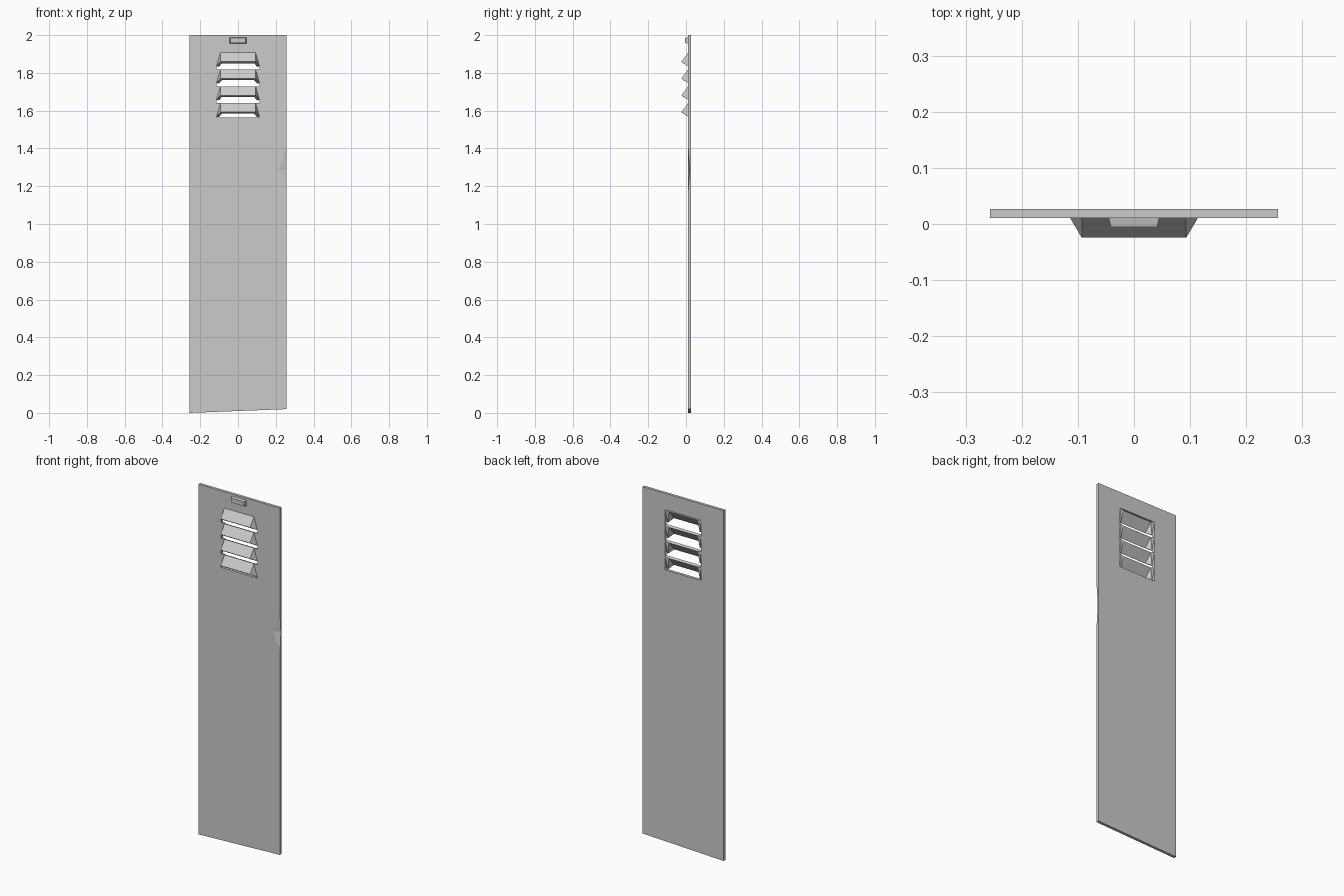
import bpy

if "Cube" in bpy.data.objects:
    bpy.data.objects.remove(bpy.data.objects["Cube"])

FRONT, BACK = 0.011, 0.027
W = 0.257            # panel half width
HOLE = 0.114         # vent half width
LV = 0.093           # louver blade half width


def make(name, verts, faces):
    me = bpy.data.meshes.new(name)
    me.from_pydata(verts, [], faces)
    me.update()
    ob = bpy.data.objects.new(name, me)
    bpy.context.collection.objects.link(ob)
    return ob


def frustum(name, front, back, y0, y1):
    """Box along y; front/back are (half width, z low, z high)."""
    v = []
    for (w, a, b), y in ((front, y0), (back, y1)):
        v += [(-w, y, a), (w, y, a), (w, y, b), (-w, y, b)]
    f = [(0, 1, 2, 3), (7, 6, 5, 4)]
    f += [(i, i + 4, (i + 1) % 4 + 4, (i + 1) % 4) for i in range(4)]
    return make(name, v, f)


# Door panel with slanted bottom edge and a dent in the right edge
panel = make("door_panel", [
    (-W, FRONT, 0), (W, FRONT, 0.02), (W, FRONT, 1.17), (W, 0.02, 1.287),
    (W, FRONT, 1.41), (W, FRONT, 2), (-W, FRONT, 2), (0.217, FRONT, 1.287),
    (-W, BACK, 0), (W, BACK, 0.02), (W, BACK, 2), (-W, BACK, 2)],
    [(0, 1, 2, 7, 4, 5, 6), (2, 3, 7), (3, 4, 7), (8, 11, 10, 9),
     (1, 9, 10, 5, 4, 3, 2), (5, 10, 11, 6), (6, 11, 8, 0), (0, 8, 9, 1)])

# Vent opening
rect = (HOLE, 1.563, 1.907)
cutter = frustum("vent_cutter", rect, rect, -0.1, 0.1)
cutter.hide_render = True
mod = panel.modifiers.new("vent", 'BOOLEAN')
mod.operation, mod.solver, mod.object = 'DIFFERENCE', 'EXACT', cutter
bpy.context.view_layer.objects.active = panel
bpy.ops.object.modifier_apply(modifier=mod.name)
bpy.data.objects.remove(cutter)

# Louvers: sloping blade with folded side wings, given sheet thickness
for i in range(4):
    t = 1.907 - 0.089 * i
    verts = []
    for s in (-1, 1):
        verts += [(s * LV, FRONT, t), (s * LV, -0.0245, t - 0.048),
                  (s * HOLE, FRONT, t - 0.071), (s * HOLE, FRONT, t)]
    louver = make(f"louver_{i + 1}", verts, [
        (0, 1, 5, 4), (4, 5, 6), (4, 6, 7), (0, 2, 1), (0, 3, 2)])
    sol = louver.modifiers.new("thickness", 'SOLIDIFY')
    sol.thickness, sol.offset = 0.016, -1

# Small blank label holder above the vent
frustum("label_holder", (0.041, 1.959, 1.985), (0.045, 1.956, 1.988), -0.005, FRONT)
